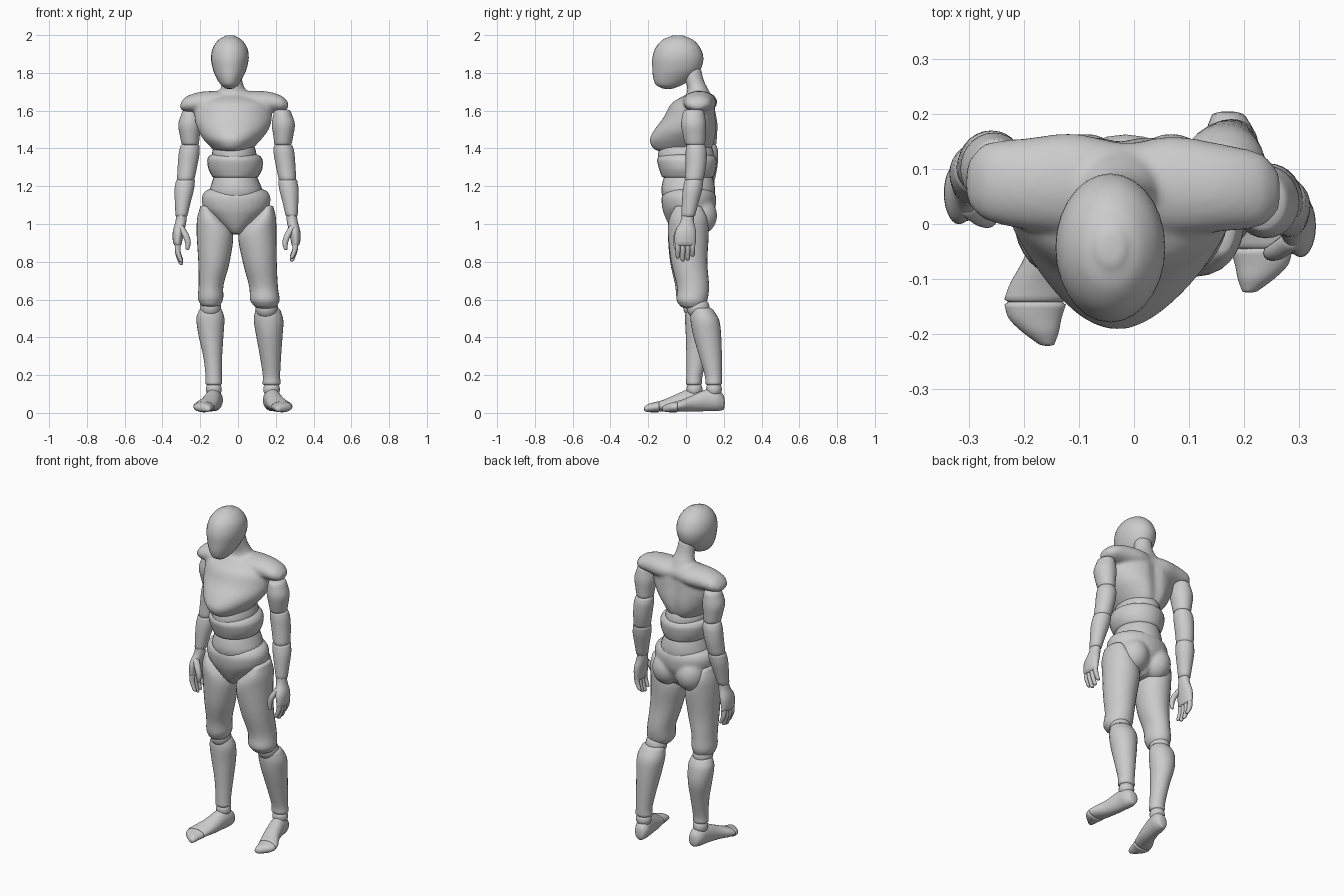
import bpy, bmesh, math
from mathutils import Vector

grey = bpy.data.materials.new("light grey")
grey.diffuse_color = (0.6, 0.6, 0.6, 1)
AXES = {"x": ((0, 1, 0), (0, 0, 1)), "y": ((1, 0, 0), (0, 0, 1)), "z": ((1, 0, 0), (0, 1, 0))}


def spline(secs, steps):
    """Smoothly resample cross-sections."""
    p = [Vector(s) for s in secs]
    p = [p[0] * 2 - p[1]] + p + [p[-1] * 2 - p[-2]]
    out = []
    for i in range(1, len(p) - 2):
        a, b, c, d = p[i - 1:i + 3]
        for k in range(steps):
            t = k / steps
            out.append(b + (c - a) * t * 0.5 + (a * 2 - b * 5 + c * 4 - d) * t * t * 0.5
                       + (b * 3 - a - c * 3 + d) * t ** 3 * 0.5)
    return out + [p[-2]]


def loft(bm, secs, axis="z", cap=0.3, n=28, point=1.0, dent=0.0, steps=4):
    """Skin elliptical sections (x, y, z, half width, half depth) with rounded ends."""
    rings = spline(secs, steps)
    u, v = (Vector(w) for w in AXES[axis])

    def ends(a, b):
        d = (Vector(a[:3]) - Vector(b[:3])).normalized()
        r = min(a[3], a[4])
        res = []
        for ang in (30, 58, 80):
            s, h = math.cos(math.radians(ang)), math.sin(math.radians(ang))
            o = Vector(a[:3]) + d * r * cap * h
            res.append(Vector((*o, a[3] * s, a[4] * s)))
        return res
    rings = ends(rings[0], rings[1])[::-1] + rings + ends(rings[-1], rings[-2])
    loops = []
    for r in rings:
        c, row = Vector(r[:3]), []
        for k in range(n):
            t = 2 * math.pi * k / n
            s = math.sin(t)
            if s < 0:
                s = -abs(s) ** point
            co = c + u * r[3] * math.cos(t) + v * r[4] * s
            if s > 0:
                co.y -= dent * math.exp(-((co.x - c.x) / 0.035) ** 2)
            row.append(bm.verts.new(co))
        loops.append(row)
    faces = [bm.faces.new((a[k], a[(k + 1) % n], b[(k + 1) % n], b[k]))
             for a, b in zip(loops, loops[1:]) for k in range(n)]
    faces += [bm.faces.new(loops[0][::-1]), bm.faces.new(loops[-1])]
    bmesh.ops.recalc_face_normals(bm, faces=faces)


def ball(bm, x, y, z, rx, ry, rz):
    loft(bm, [(x, y, z + rz * math.sin(a), rx * math.cos(a), ry * math.cos(a))
              for a in (math.radians(d) for d in range(-84, 85, 14))], cap=0.2, steps=1)


def finish(name, bm, blend=0.0):
    me = bpy.data.meshes.new(name)
    bm.to_mesh(me)
    bm.free()
    me.materials.append(grey)
    me.polygons.foreach_set("use_smooth", [True] * len(me.polygons))
    ob = bpy.data.objects.new(name, me)
    bpy.context.collection.objects.link(ob)
    if blend:
        m = ob.modifiers.new("blend", "REMESH")
        m.mode, m.voxel_size, m.use_smooth_shade = "VOXEL", blend, True
        s = ob.modifiers.new("soften", "SMOOTH")
        s.factor, s.iterations = 0.5, 6
    return ob


def part(name, secs, **kw):
    bm = bmesh.new()
    loft(bm, secs, **kw)
    return finish(name, bm)


def joint(name, *args):
    bm = bmesh.new()
    ball(bm, *args)
    return finish(name, bm)


# Head
part("head", [(-.045, -.095, 1.72, .025, .035), (-.045, -.088, 1.738, .047, .072),
              (-.045, -.068, 1.775, .07, .106), (-.044, -.05, 1.82, .089, .128),
              (-.043, -.043, 1.88, .1, .135), (-.042, -.043, 1.935, .09, .117),
              (-.042, -.043, 1.975, .061, .08), (-.042, -.043, 1.993, .03, .039)], cap=.2)

# Chest, shoulder yoke and neck blended into one shell
bm = bmesh.new()
loft(bm, [(-.025, .07, 1.69, .1, .06), (-.025, .04, 1.64, .19, .115), (-.025, .022, 1.565, .205, .14),
          (-.025, 0, 1.5, .187, .167), (-.03, -.014, 1.45, .155, .178), (-.03, -.014, 1.41, .118, .168),
          (-.03, -.01, 1.39, .1, .15)], point=1.35, dent=.018, cap=.1, n=48)
loft(bm, [(-.3, .075, 1.625, .042, .022), (-.27, .077, 1.635, .07, .042), (-.2, .073, 1.643, .083, .056),
          (-.11, .073, 1.645, .092, .06), (-.015, .066, 1.645, .082, .06), (.07, .07, 1.645, .09, .06),
          (.16, .066, 1.645, .08, .056), (.23, .062, 1.637, .067, .042), (.26, .06, 1.63, .04, .022)], axis="x")
loft(bm, [(-.025, .07, 1.66, .1, .075), (-.027, .062, 1.715, .066, .055), (-.03, .045, 1.76, .053, .05),
          (-.035, .03, 1.82, .05, .05)])
finish("chest", bm, .009)

# Segmented waist
part("ribs_core", [(-.02, 0, 1.43, .1, .13), (-.02, 0, 1.37, .118, .148), (-.015, 0, 1.31, .11, .14)])
part("upper_waist", [(-.018, .004, 1.358, .138, .15), (-.016, .005, 1.335, .147, .158),
                     (-.014, .008, 1.29, .142, .15), (-.014, .01, 1.25, .122, .138)], cap=.15)
part("lower_waist", [(-.014, .012, 1.26, .11, .125), (-.012, .012, 1.215, .128, .138),
                     (-.01, .012, 1.17, .14, .142), (-.01, .014, 1.12, .13, .13)], cap=.1)

# Pelvis with buttocks
bm = bmesh.new()
loft(bm, [(-.01, .018, 1.175, .165, .13), (-.01, .015, 1.14, .182, .145), (-.01, .015, 1.08, .172, .14),
          (-.01, .012, 1.03, .125, .12), (-.01, .012, .98, .07, .095), (-.01, .01, .95, .035, .07)], cap=.15)
for side in (-1, 1):
    ball(bm, -.01 + side * .078, .075, 1.045, .085, .09, .1)
finish("pelvis", bm, .009)

# Legs: thigh, knee, shin, ankle
part("right_thigh", [(-.172, .012, 1.09, .028, .07), (-.15, .012, 1.03, .066, .1), (-.123, .012, .95, .096, .108),
                     (-.127, .012, .8, .083, .096), (-.142, .025, .68, .066, .083),
                     (-.145, .03, .61, .067, .08), (-.145, .032, .575, .055, .068)])
part("left_thigh", [(.16, .012, 1.09, .028, .07), (.135, .012, 1.03, .066, .1), (.103, .012, .95, .1, .108),
                    (.115, .017, .8, .09, .096), (.135, .037, .67, .076, .085),
                    (.142, .032, .6, .078, .082), (.145, .034, .57, .064, .068)])
joint("right_knee", -.145, .045, .56, .055, .06, .06)
joint("left_knee", .152, .065, .555, .06, .06, .06)
part("right_shin", [(-.145, .055, .545, .06, .055), (-.146, .063, .5, .074, .068), (-.143, .069, .41, .066, .07),
                    (-.134, .058, .3, .05, .056), (-.129, .045, .2, .043, .043), (-.128, .042, .155, .044, .042)])
part("left_shin", [(.158, .085, .545, .066, .06), (.162, .1, .49, .078, .076), (.166, .112, .41, .07, .074),
                   (.172, .13, .3, .056, .06), (.177, .145, .2, .046, .046), (.178, .147, .155, .048, .044)])
joint("right_ankle", -.128, .045, .125, .042, .042, .045)
joint("left_ankle", .178, .148, .125, .044, .042, .045)


def move(secs, side, dx, dy, dz=0.0):
    return [(s[0] * side + dx, s[1] + dy, s[2] + dz, s[3], s[4]) for s in secs]


# Feet with separate toe caps
for label, side, dx, dy in (("left", 1, 0, 0), ("right", -1, .052, -.097)):
    part(label + "_foot", move([(.172, .195, .057, .032, .042), (.176, .165, .067, .044, .057),
                                (.184, .11, .067, .045, .058), (.2, .04, .052, .05, .044),
                                (.22, -.01, .041, .057, .033), (.23, -.04, .036, .058, .028)], side, dx, dy),
         axis="y", cap=.35)
    part(label + "_toes", move([(.232, -.05, .032, .056, .029), (.232, -.075, .029, .048, .026),
                                (.222, -.1, .026, .033, .022), (.212, -.12, .022, .016, .014)], side, dx, dy),
         axis="y", cap=.4)

# Arms and hands
for label, side, dx, dy, dz in (("left", 1, 0, 0, 0), ("right", -1, -.015, .06, -.02)):
    part(label + "_upper_arm", move([(.235, .04, 1.595, .045, .055), (.24, .04, 1.53, .061, .066),
                                     (.24, .044, 1.47, .053, .06), (.238, .048, 1.425, .046, .053)], side, dx, dy))
    part(label + "_elbow", move([(.239, .052, 1.415, .049, .05), (.243, .054, 1.38, .055, .056),
                                 (.252, .052, 1.31, .052, .055), (.262, .043, 1.235, .046, .05)], side, dx, dy))
    part(label + "_forearm", move([(.263, .042, 1.23, .05, .05), (.27, .034, 1.18, .051, .051),
                                   (.278, .022, 1.11, .041, .044), (.284, .012, 1.045, .032, .036)], side, dx, dy))
    bm = bmesh.new()
    # Wrist and palm
    loft(bm, move([(.284, .01, 1.05, .027, .032), (.288, .006, 1.01, .029, .037), (.3, -.002, .96, .03, .055),
                   (.305, -.004, .91, .025, .056), (.304, -.004, .89, .02, .054)], side, dx, dy), cap=.4)
    # Fingers curl toward the body
    for k, length in enumerate((.075, .09, .085, .065)):
        y = -.043 + k * .026
        loft(bm, move([(.305, y, .91, .015, .014), (.302, y, .9 - length * .45, .014, .0135),
                       (.287, y, .9 - length, .011, .011)], side, dx, dy, dz), cap=.8, n=12)
    # Thumb
    loft(bm, move([(.287, -.03, .985, .018, .018), (.262, -.048, .94, .018, .017), (.25, -.053, .9, .015, .014),
                   (.252, -.053, .87, .01, .01)], side, dx, dy), cap=.8, n=12)
    finish(label + "_hand", bm)
